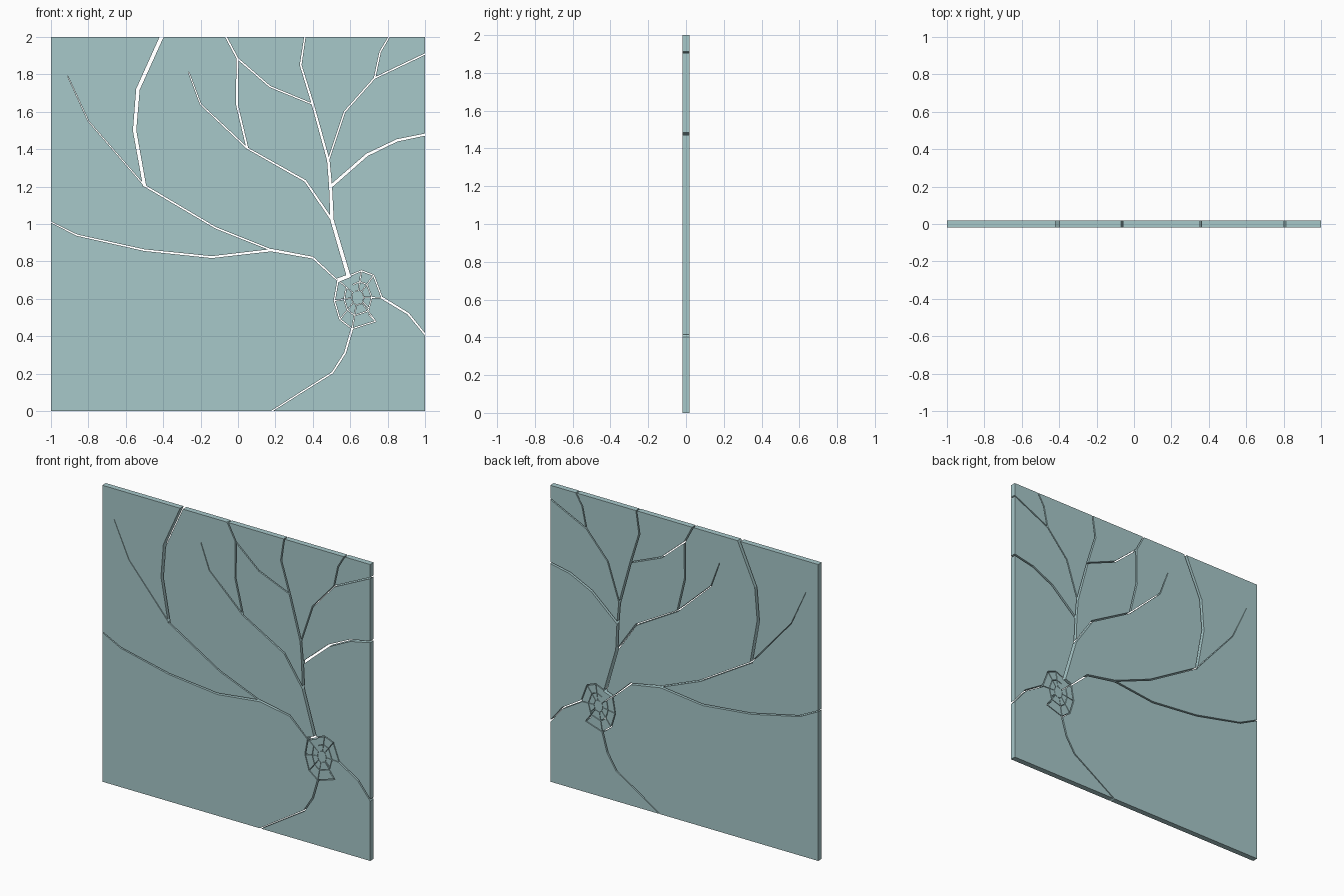
import bpy
import bmesh
from mathutils import Vector

if "Cube" in bpy.data.objects:
    bpy.data.objects.remove(bpy.data.objects["Cube"])

THICK = 0.038

# Glass sheet
bpy.ops.mesh.primitive_cube_add(size=1, location=(0, 0, 1))
pane = bpy.context.object
pane.name = "cracked_glass_pane"
pane.scale = (2, THICK, 2)
bpy.ops.object.transform_apply(location=True, rotation=False, scale=True)
glass = bpy.data.materials.new("pale_teal_glass")
glass.diffuse_color = (0.39, 0.58, 0.59, 1)
glass.use_nodes = True
glass.node_tree.nodes["Principled BSDF"].inputs["Base Color"].default_value = glass.diffuse_color
pane.data.materials.append(glass)


def crack_cutter(points, w0, w1):
    """Mitred ribbon prism along a path in the xz plane, tapering w0 to w1."""
    pts = [Vector(p) for p in points]
    n = len(pts)
    rows = []
    bm = bmesh.new()
    for i, p in enumerate(pts):
        a = (pts[i] - pts[i - 1]).normalized() if i else None
        b = (pts[i + 1] - pts[i]).normalized() if i < n - 1 else None
        a, b = a or b, b or a
        t = (a + b).normalized()
        half = (w0 + (w1 - w0) * i / (n - 1)) / 2 / max(t.dot(a), 0.5)
        if i == 0:
            p = p - t * 0.002
        elif i == n - 1:
            p = p + t * 0.002
        side = Vector((-t.y, t.x)) * half
        rows.append([bm.verts.new((q.x, y, q.y)) for q, y in
                     ((p + side, -0.1), (p - side, -0.1), (p - side, 0.1), (p + side, 0.1))])
    for r, s in zip(rows, rows[1:]):
        for k in range(4):
            m = (k + 1) % 4
            bm.faces.new((r[k], r[m], s[m], s[k]))
    bm.faces.new(rows[0][::-1])
    bm.faces.new(rows[-1])
    bmesh.ops.recalc_face_normals(bm, faces=bm.faces)
    me = bpy.data.meshes.new("crack_cutter")
    bm.to_mesh(me)
    bm.free()
    ob = bpy.data.objects.new("crack_cutter", me)
    bpy.context.collection.objects.link(ob)
    ob.hide_render = True
    return ob


def cut(points, w0, w1):
    cutter = crack_cutter(points, w0, w1)
    mod = pane.modifiers.new("crack", "BOOLEAN")
    mod.operation = "DIFFERENCE"
    mod.solver = "EXACT"
    mod.object = cutter
    bpy.context.view_layer.objects.active = pane
    bpy.ops.object.modifier_apply(modifier=mod.name)
    bpy.data.objects.remove(cutter)


# Long branching cracks: path, start width, end width
cracks = [
    ([(.59, .725), (.503, 1.02), (.495, 1.2), (.483, 1.34), (.4, 1.64), (.335, 1.85), (.362, 2.03)], .02, .007),
    ([(.483, 1.34), (.57, 1.6), (.73, 1.78), (1.03, 1.923)], .008, .008),
    ([(.73, 1.78), (.76, 1.92), (.825, 2.03)], .008, .007),
    ([(.495, 1.2), (.69, 1.37), (.85, 1.447), (1.03, 1.484)], .016, .011),
    ([(.4, 1.64), (.17, 1.735), (-.003, 1.885), (-.08, 2.03)], .007, .009),
    ([(.503, 1.02), (.36, 1.23), (.05, 1.405), (-.2, 1.64), (-.263, 1.81)], .012, .004),
    ([(.05, 1.405), (-.006, 1.64), (-.003, 1.885)], .01, .01),
    ([(.53, .7), (.4, .82), (.18, .86)], .006, .014),
    ([(.18, .86), (-.14, .823), (-.5, .86), (-.86, .94), (-1.03, 1.025)], .012, .006),
    ([(.18, .86), (-.12, .98), (-.5, 1.205)], .008, .009),
    ([(-.5, 1.205), (-.8, 1.55), (-.91, 1.79)], .006, .002),
    ([(-.5, 1.205), (-.553, 1.5), (-.535, 1.72), (-.395, 2.03)], .017, .02),
    ([(.77, .605), (.91, .52), (1.02, .385)], .012, .008),
    ([(.61, .44), (.572, .31), (.505, .205), (.33, .095), (.15, -.02)], .011, .006),
]
for path, w0, w1 in cracks:
    cut(path, w0, w1)

# Impact web: outer outline, inner rings and spokes
outer = [(.6, .725), (.66, .75), (.725, .725), (.77, .605), (.7, .55), (.735, .48),
         (.61, .44), (.545, .49), (.515, .59), (.535, .7)]
hub = Vector((.64, .61))
cut([(.535, .7), (.6, .725)], .02, .018)
cut(outer[:4], .006, .006)
cut(outer[5:], .005, .007)
for f, w in ((.58, .004), (.26, .002)):
    ring = [hub + (Vector(p) - hub) * f for p in outer if p != (.7, .55)]
    cut(ring, w, w)
for p in outer:
    if p == (.6, .725):
        continue
    v = Vector(p) - hub
    cut([hub + v * (.25 if p != (.7, .55) else .5), hub + v * .6, Vector(p)], .002, .005)
cut([(.735, .48), (.7, .515)], .005, .004)
